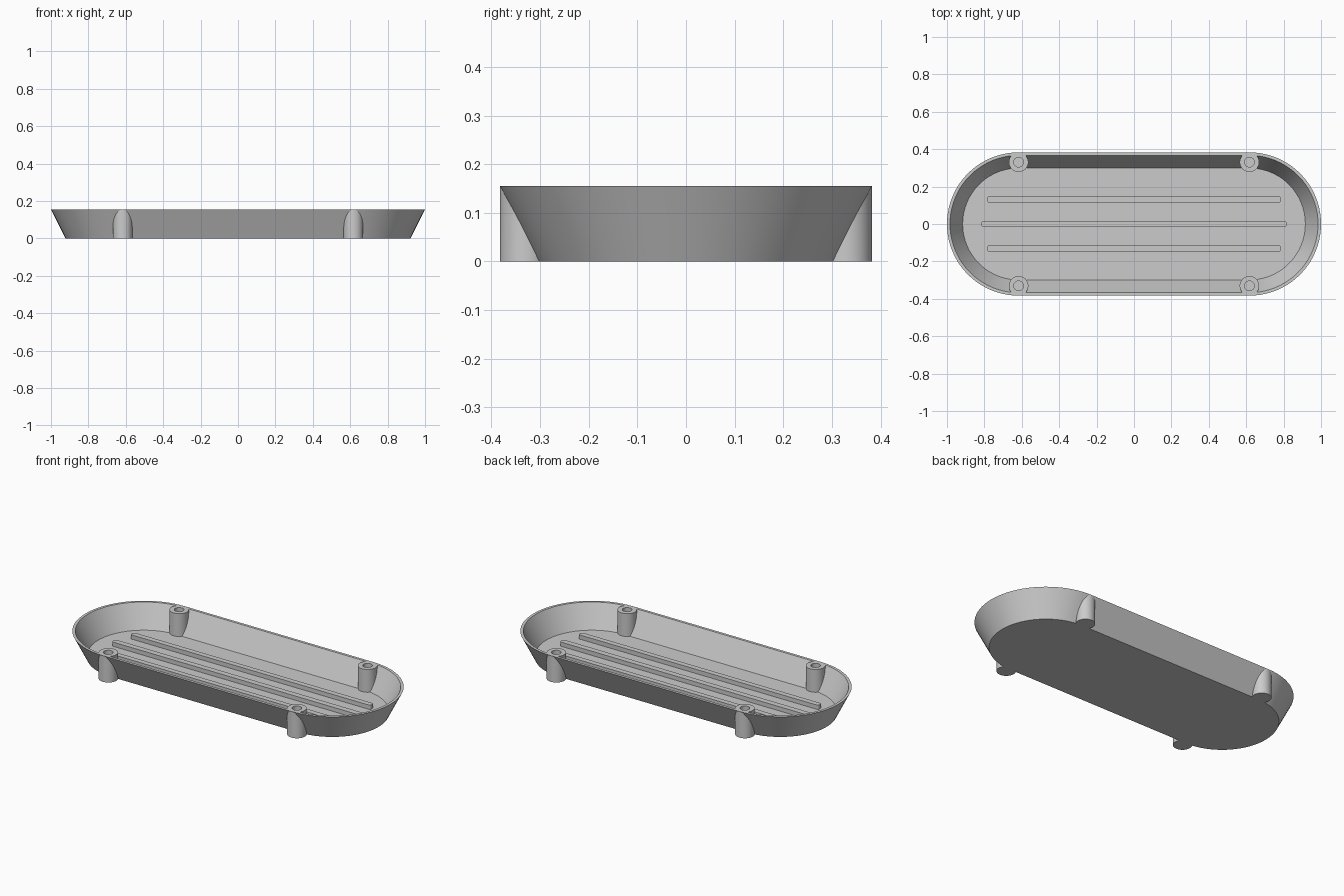
import bpy, bmesh, math

cube = bpy.data.objects.get("Cube")
if cube:
    bpy.data.objects.remove(cube, do_unlink=True)

HEIGHT, FLOOR = 0.155, 0.02
HALF = 0.617             # half length of the straight sides
BOTTOM_R, TOP_R = 0.305, 0.383
WALL = 0.016
SLOPE = (TOP_R - BOTTOM_R) / HEIGHT
BOSS_Y, BOSS_R, HOLE_R = 0.3305, 0.052, 0.026

grey = bpy.data.materials.new("plain grey")
grey.use_nodes = True
colour = (0.6, 0.6, 0.6, 1)
grey.diffuse_color = colour
grey.node_tree.nodes["Principled BSDF"].inputs["Base Color"].default_value = colour


def new_object(name, bm):
    bmesh.ops.recalc_face_normals(bm, faces=bm.faces)
    mesh = bpy.data.meshes.new(name)
    bm.to_mesh(mesh)
    bm.free()
    mesh.materials.append(grey)
    obj = bpy.data.objects.new(name, mesh)
    bpy.context.collection.objects.link(obj)
    return obj


def stadium(radius, steps=40):
    """Outline with straight sides and round ends."""
    points = []
    for side in (1, -1):
        for i in range(steps + 1):
            a = math.pi * (i / steps - 0.5)
            points.append((side * (HALF + radius * math.cos(a)),
                           side * radius * math.sin(a)))
    return points


def tray_body():
    """Flared outer wall, flat rim, flared inner wall and floor."""
    bm = bmesh.new()
    levels = [(BOTTOM_R, 0), (TOP_R, HEIGHT), (TOP_R - WALL, HEIGHT),
              (BOTTOM_R + SLOPE * FLOOR - WALL, FLOOR)]
    rings = [[bm.verts.new((x, y, z)) for x, y in stadium(r)] for r, z in levels]
    for low, high in zip(rings, rings[1:]):
        for i in range(len(low)):
            j = (i + 1) % len(low)
            bm.faces.new((low[i], low[j], high[j], high[i]))
    bm.faces.new(rings[0])
    bm.faces.new(rings[-1])
    return new_object("tray", bm)


def cylinder(name, x, y, radius, z0, z1):
    bm = bmesh.new()
    bmesh.ops.create_cone(bm, cap_ends=True, segments=48, radius1=radius,
                          radius2=radius, depth=z1 - z0)
    bmesh.ops.translate(bm, verts=bm.verts, vec=(x, y, (z0 + z1) / 2))
    return new_object(name, bm)


def rib(name, y, half_length, width):
    """Raised floor bar with rounded corners."""
    z0, z1 = FLOOR - 0.005, FLOOR + 0.025
    bm = bmesh.new()
    bmesh.ops.create_cube(bm, size=1)
    bmesh.ops.scale(bm, verts=bm.verts, vec=(2 * half_length, width, z1 - z0))
    bmesh.ops.translate(bm, verts=bm.verts, vec=(0, y, (z0 + z1) / 2))
    upright = [e for e in bm.edges
               if abs(e.verts[0].co.z - e.verts[1].co.z) > 0.01]
    bmesh.ops.bevel(bm, geom=upright, offset=0.01, segments=4, profile=0.5,
                    affect='EDGES')
    return new_object(name, bm)


def combine(target, tool, operation):
    mod = target.modifiers.new("combine", 'BOOLEAN')
    mod.operation, mod.solver, mod.object = operation, 'EXACT', tool
    bpy.context.view_layer.objects.active = target
    bpy.ops.object.modifier_apply(modifier=mod.name)
    bpy.data.objects.remove(tool, do_unlink=True)


tray = tray_body()

# Screw bosses through the wall, with blind holes
corners = [(sx * HALF, sy * BOSS_Y) for sx in (1, -1) for sy in (1, -1)]
for x, y in corners:
    combine(tray, cylinder("boss", x, y, BOSS_R, 0, HEIGHT), 'UNION')
for x, y in corners:
    combine(tray, cylinder("hole_cutter", x, y, HOLE_R, FLOOR, HEIGHT + 0.05),
            'DIFFERENCE')

# Floor ribs
parts = [tray, rib("middle_rib", 0, 0.815, 0.034),
         rib("back_rib", 0.131, 0.785, 0.032),
         rib("front_rib", -0.131, 0.785, 0.032)]

# Smooth curves, sharp edges
bpy.ops.object.select_all(action='DESELECT')
for obj in parts:
    obj.select_set(True)
bpy.context.view_layer.objects.active = tray
bpy.ops.object.shade_smooth_by_angle(angle=math.radians(25))
